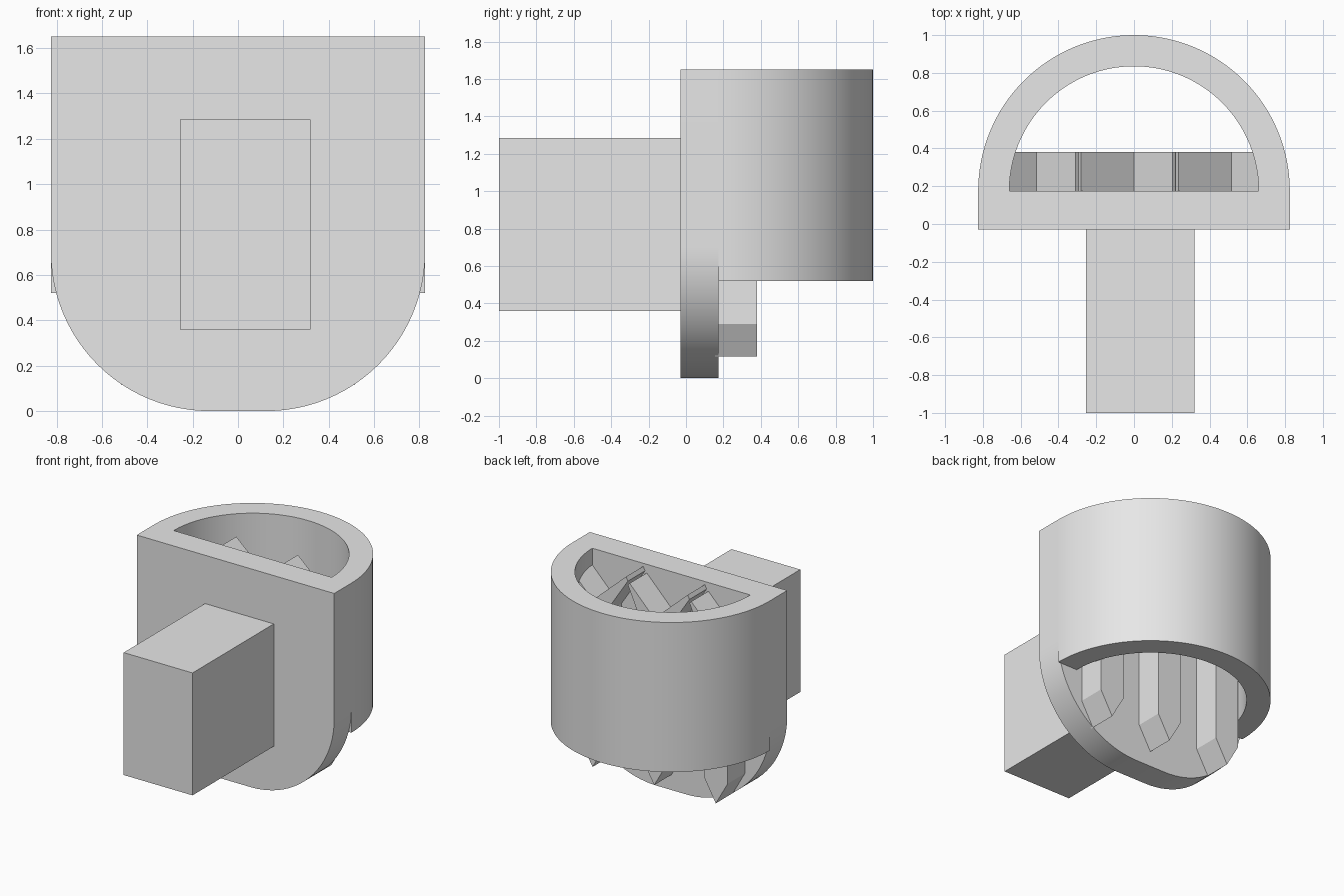
import bpy
import bmesh
from math import cos, sin, pi, radians

cube = bpy.data.objects.get("Cube")
if cube:
    bpy.data.objects.remove(cube, do_unlink=True)

grey = bpy.data.materials.new("plain grey")
grey.use_nodes = True
grey.diffuse_color = (0.8, 0.8, 0.8, 1)
grey.node_tree.nodes["Principled BSDF"].inputs["Base Color"].default_value = (0.8, 0.8, 0.8, 1)


def prism(name, outline, place, shift, smooth=False):
    """Extrude a flat outline; place maps 2D points into 3D."""
    bm = bmesh.new()
    face = bm.faces.new([bm.verts.new(place(a, b)) for a, b in outline])
    out = bmesh.ops.extrude_face_region(bm, geom=[face])
    moved = [g for g in out["geom"] if isinstance(g, bmesh.types.BMVert)]
    bmesh.ops.translate(bm, vec=shift, verts=moved)
    bmesh.ops.recalc_face_normals(bm, faces=bm.faces)
    mesh = bpy.data.meshes.new(name)
    bm.to_mesh(mesh)
    bm.free()
    mesh.materials.append(grey)
    obj = bpy.data.objects.new(name, mesh)
    bpy.context.collection.objects.link(obj)
    if smooth:
        bpy.ops.object.select_all(action="DESELECT")
        obj.select_set(True)
        bpy.context.view_layer.objects.active = obj
        bpy.ops.object.shade_smooth_by_angle(angle=radians(30))
    return obj


def arc(cx, cy, r, start, end, steps):
    return [(cx + r * cos(start + (end - start) * i / steps),
             cy + r * sin(start + (end - start) * i / steps)) for i in range(steps + 1)]


HALF, TOP, FRONT, BACK = 0.825, 1.65, -0.03, 0.175

# Mounting plate with two large rounded lower corners
plate = [(-HALF, TOP)]
plate += arc(-0.125, 0.7, 0.7, pi, 1.5 * pi, 24)
plate += arc(0.125, 0.7, 0.7, 1.5 * pi, 2 * pi, 24)
plate += [(HALF, TOP)]
prism("back_plate", plate, lambda x, z: (x, FRONT, z), (0, BACK - FRONT, 0), True)

# Half-round guard wall, open at top and bottom
wall = arc(0, BACK, HALF, 0, pi, 64) + arc(0, BACK, 0.66, pi, 0, 64)
prism("round_wall", wall, lambda x, y: (x, y, 0.52), (0, 0, TOP - 0.52), True)

# Rectangular mounting block
block = [(-0.255, 0.36), (0.32, 0.36), (0.32, 1.285), (-0.255, 1.285)]
prism("mounting_block", block, lambda x, z: (x, -1, z), (0, 1 + FRONT, 0))

# Three pointed bars, each forking into two arms at the top
VALLEY = 1.375
for side, centre in (("right", -0.515), ("middle", 0), ("left", 0.515)):
    left_reach = 0.22 if side == "right" else 0.28
    bar = [(0, 0.115), (0.1, 0.29), (0.1, 1.3),
           (0.22, 1.57), (0.205, VALLEY + 0.21), (0, VALLEY),
           (-left_reach, VALLEY + left_reach * 0.9),
           (-left_reach - 0.015, VALLEY + left_reach * 0.9 - 0.03),
           (-0.1, 1.3), (-0.1, 0.29)]
    prism(side + "_bar", bar, lambda x, z: (x + centre, BACK - 0.02, z), (0, 0.225, 0))
